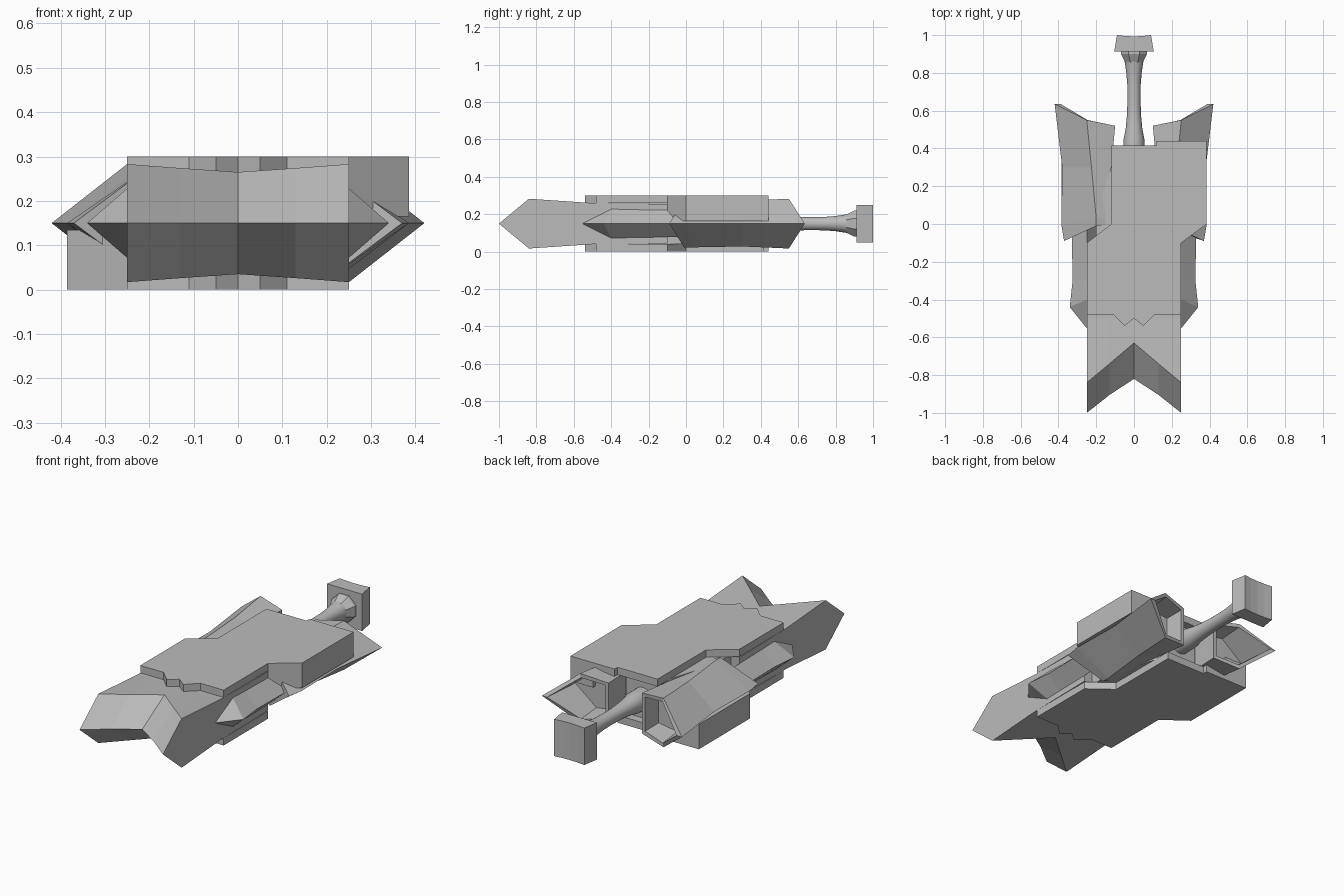
import bpy, bmesh, math
from mathutils import Matrix, Vector

if "Cube" in bpy.data.objects:
    bpy.data.objects.remove(bpy.data.objects["Cube"])

grey = bpy.data.materials.new("plain grey")
grey.diffuse_color = (0.5, 0.5, 0.5, 1)
grey.use_nodes = True
grey.node_tree.nodes["Principled BSDF"].inputs["Base Color"].default_value = grey.diffuse_color
MID = 0.15  # height of the central plane


def finish(name, bm, smooth=False):
    bmesh.ops.remove_doubles(bm, verts=bm.verts, dist=1e-5)
    bmesh.ops.recalc_face_normals(bm, faces=bm.faces)
    me = bpy.data.meshes.new(name)
    bm.to_mesh(me)
    bm.free()
    me.materials.append(grey)
    ob = bpy.data.objects.new(name, me)
    bpy.context.collection.objects.link(ob)
    if smooth:
        bpy.context.view_layer.objects.active = ob
        ob.select_set(True)
        bpy.ops.object.shade_smooth_by_angle(angle=math.radians(35))
        ob.select_set(False)
    return ob


def loft(name, sections, mirror=False, smooth=False):
    """Skin equal-length rings of points and cap both ends."""
    bm = bmesh.new()
    s = -1 if mirror else 1
    rings = [[bm.verts.new((s * x, y, z)) for x, y, z in sec] for sec in sections]
    n = len(rings[0])
    for a, b in zip(rings, rings[1:]):
        for i in range(n):
            j = (i + 1) % n
            bm.faces.new((a[i], a[j], b[j], b[i]))
    bm.faces.new(rings[0])
    bm.faces.new(rings[-1])
    return finish(name, bm, smooth)


def slab(name, outline, z0, z1, flipped=False):
    """Extruded outline; flipped turns it half a turn about the long axis."""
    s = -1 if flipped else 1
    return loft(name, [[(s * x, y, MID + s * (z - MID)) for x, y in outline]
                       for z in (z0, z1)])


# Forked wedge at the front
def wedge_ring(x, tip, edge, h):
    return [(x, -0.1, MID + 0.105), (x, -0.5, MID + 0.11), (x, edge, MID + h),
            (x, tip, MID), (x, edge, MID - h), (x, -0.5, MID - 0.11), (x, -0.1, MID - 0.105)]


loft("front_wedge", [wedge_ring(x, *v) for x, v in (
    (-0.25, (-1, -0.84, 0.133)), (-0.13, (-0.905, -0.74, 0.124)),
    (0, (-0.82, -0.63, 0.115)),
    (0.13, (-0.905, -0.74, 0.124)), (0.25, (-1, -0.84, 0.133)))])

# Central core
slab("core", [(-0.2, -0.2), (0.2, -0.2), (0.2, 0.05), (0.1, 0.37), (-0.1, 0.37), (-0.2, 0.05)],
     0.04, 0.26)

# Cover plates, each with a thick shoulder on one side
cover = [(-0.25, -0.48), (-0.25, -0.1), (-0.12, 0), (-0.12, 0.415), (0.12, 0.415),
         (0.12, 0.44), (0.385, 0.44), (0.385, 0), (0.25, -0.1), (0.25, -0.48),
         (0.11, -0.48), (0.05, -0.54), (0, -0.5), (-0.05, -0.54), (-0.11, -0.48)]
shoulder = [(0.25, -0.1), (0.385, 0), (0.385, 0.44), (0.25, 0.44)]
for tag, flip in (("top", False), ("bottom", True)):
    slab(tag + "_cover", cover, 0.26, 0.3, flip)
    slab(tag + "_shoulder", shoulder, 0.165, 0.299, flip)


# Swept rear fins with hollow ends, and small pointed side fins
def fin_ring(outer, crest, inner):
    (xo, yo), (xc, yc, h), (xi, yi, k) = outer, crest, inner
    return [(xi, yi, MID + k), (xc, yc, MID + h), (xo, yo, MID),
            (xc, yc, MID - h), (xi, yi, MID - k)]


def shrink(ring, f, y=None):
    c = Vector((0.22, 0, MID))
    return [(c.x + (p[0] - c.x) * f, p[1] if y is None else y,
             c.z + (p[2] - c.z) * f) for p in ring]


end = fin_ring((0.42, 0.635), (0.25, 0.55, 0.133), (0.1, 0.52, 0.11))
for tag, m in (("right", False), ("left", True)):
    loft(tag + "_rear_fin", [
        fin_ring((0.37, -0.09), (0.2, -0.01, 0.127), (0.12, 0, 0.1)),
        fin_ring((0.385, 0), (0.2, 0.03, 0.127), (0.12, 0.03, 0.1)),
        fin_ring((0.38, 0.3), (0.225, 0.3, 0.122), (0.12, 0.3, 0.1)),
        end, shrink(end, 0.84), shrink(end, 0.75, 0.42)], m)
    loft(tag + "_side_fin", [
        [(0.2, y0, MID), (0.25, y0, MID + h), (x, y1, MID), (0.25, y0, MID - h)]
        for x, y0, y1, h in ((0.252, -0.55, -0.55, 0.002), (0.34, -0.40, -0.44, 0.078),
                             (0.325, -0.3, -0.3, 0.075), (0.33, 0, 0, 0.07))], m)


# Turned handle
def turned(name, profile, n, smooth):
    loft(name, [[(r * math.cos(2 * math.pi * (i + 0.5) / n), y,
                  MID + r * math.sin(2 * math.pi * (i + 0.5) / n)) for i in range(n)]
                for y, r in profile], smooth=smooth)


turned("handle", [(0.3, 0.056), (0.415, 0.056), (0.45, 0.055), (0.5, 0.045), (0.57, 0.038),
                  (0.65, 0.035), (0.74, 0.036), (0.8, 0.041), (0.86, 0.05)], 24, True)
turned("handle_collar", [(0.855, 0.05), (0.865, 0.056), (0.9, 0.075), (0.915, 0.075)], 8, False)

# Block at the end of the handle, with a slightly dished back
block = [(-0.105, 0.912), (0.105, 0.912), (0.09, 1), (0.045, 0.995), (0, 0.993),
         (-0.045, 0.995), (-0.09, 1)]
slab("end_block", block, 0.05, 0.25)
